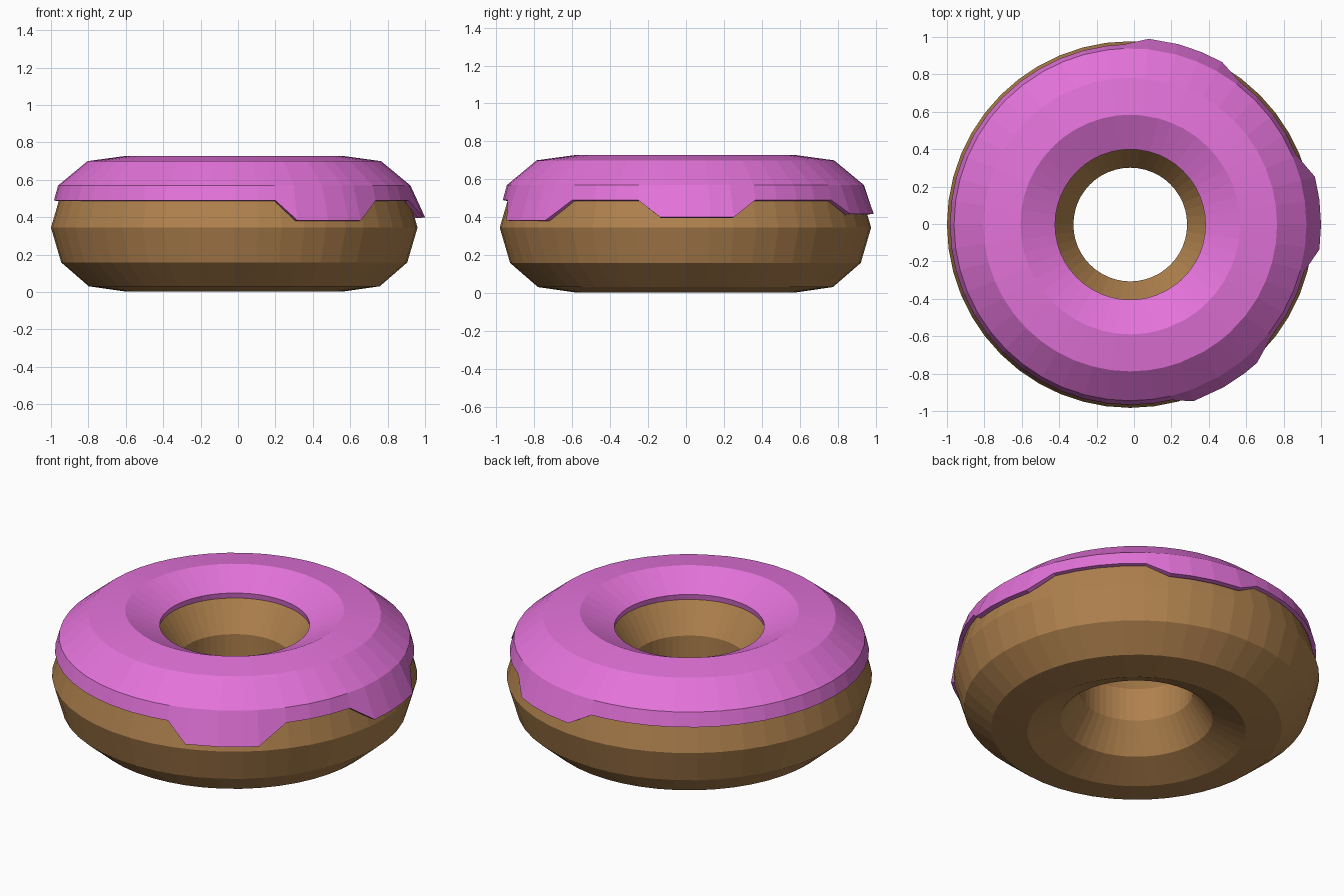
import bpy, bmesh
from math import sin, cos, radians, tau

if "Cube" in bpy.data.objects:
    bpy.data.objects.remove(bpy.data.objects["Cube"])

SEGS, RING = 48, 11                  # around the ring / around the section
R, r = 0.635, 0.345                  # major and minor radius
CX, CY, CZ = -0.02, -0.003, 0.345    # centre of the ring


def section(i, grow=0.0):
    """Radius and height of one corner of the tube section."""
    a = tau * i / RING
    return R + (r + grow) * cos(a), CZ + (r + grow) * sin(a)


def sweep(name, columns, color):
    """Join closed sections, each given as (angle, [(radius, z), ...]), into a ring."""
    bm = bmesh.new()
    rings = [[bm.verts.new((CX + p * cos(a), CY + p * sin(a), z)) for p, z in pts]
             for a, pts in columns]
    for k, ring in enumerate(rings):
        nxt = rings[(k + 1) % len(rings)]
        for j in range(len(ring)):
            j2 = (j + 1) % len(ring)
            bm.faces.new((ring[j], nxt[j], nxt[j2], ring[j2]))
    bmesh.ops.recalc_face_normals(bm, faces=bm.faces)
    mesh = bpy.data.meshes.new(name)
    bm.to_mesh(mesh)
    bm.free()
    obj = bpy.data.objects.new(name, mesh)
    bpy.context.collection.objects.link(obj)
    mat = bpy.data.materials.new(name + "_colour")
    mat.diffuse_color = color
    mat.use_nodes = True
    mat.node_tree.nodes["Principled BSDF"].inputs["Base Color"].default_value = mat.diffuse_color
    mesh.materials.append(mat)
    return obj


# Dough ring
profile = [section(i) for i in range(RING)]
sweep("dough", [(tau * k / SEGS, profile) for k in range(SEGS)],
      (0.43, 0.22, 0.075, 1))

# Icing drips: start, low start, low end, end (degrees), lowest z, radius at the tip
DRIPS = [(-76.8, -70.3, -47.5, -38.3, 0.383, 1.003),
         (-15, -7.5, 14.5, 22.5, 0.40, 1.02),
         (53, 60.5, 84.3, 92, 0.418, 0.998)]
BREAKS = [b for d in DRIPS for b in d[:4]]


def icing_column(k):
    deg = -180 + 360 * k / SEGS
    near = min(BREAKS, key=lambda b: abs(b - deg))
    if abs(near - deg) < 180 / SEGS:          # move the column onto a drip corner
        deg = near
    rim_r, rim_z, thick = 0.964, 0.49, 0.022
    for _, lo, hi, _, z, tip in DRIPS:
        if lo - 0.01 <= deg <= hi + 0.01:
            rim_r, rim_z, thick = tip, z, 0.03
    top = [(0.942, 0.57), (0.785, 0.70), (0.587, 0.727), (0.402, 0.64)]
    under = [section(i, 0.003) for i in (4, 3, 2, 1)]
    return radians(deg), [(rim_r, rim_z)] + top + under + [(rim_r - thick, rim_z - 0.004)]


# Icing shell over the top
sweep("icing", [icing_column(k) for k in range(SEGS)], (0.77, 0.17, 0.70, 1))
